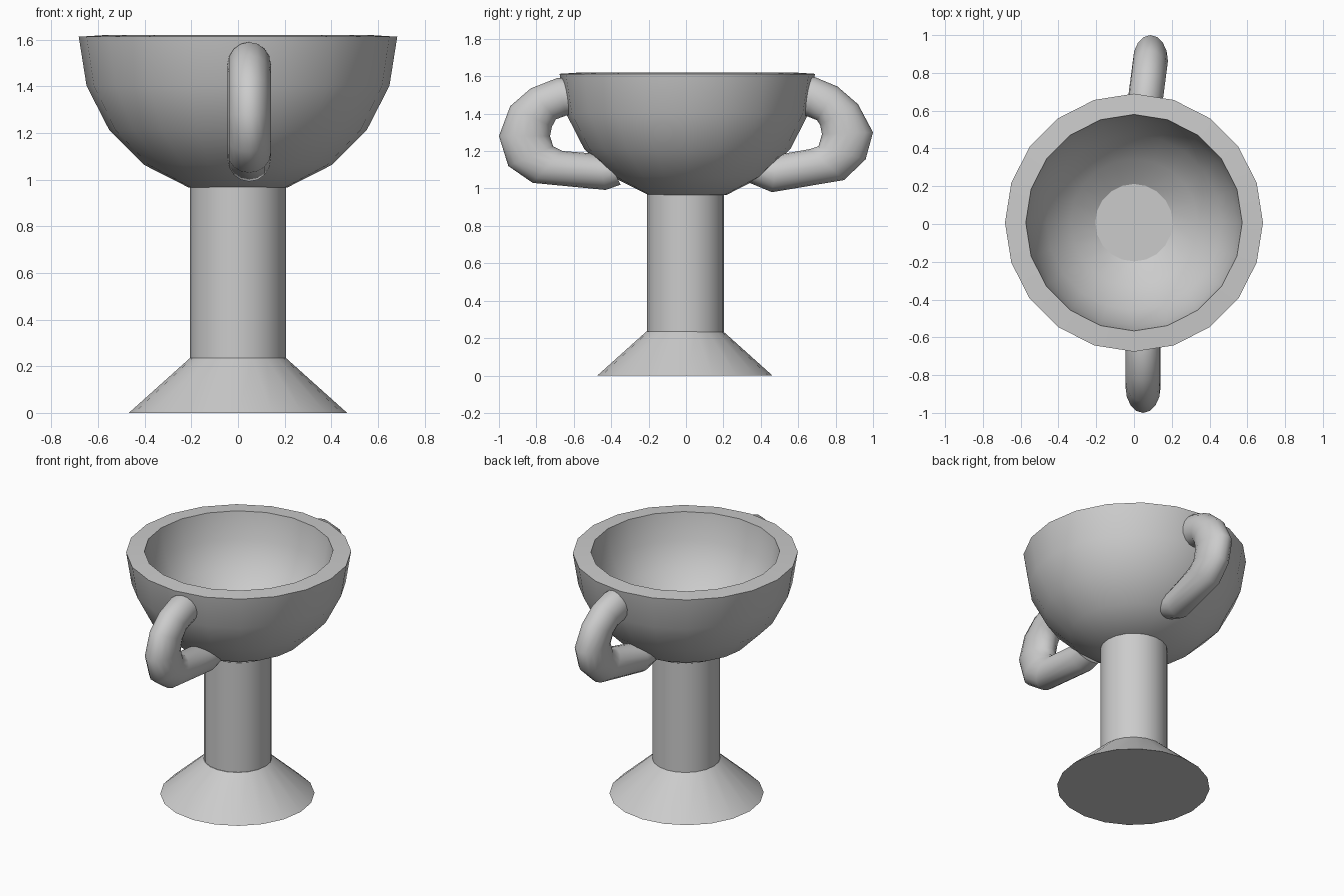
import bpy, bmesh
from math import sin, cos, pi, radians
from mathutils import Vector

if "Cube" in bpy.data.objects:
    bpy.data.objects.remove(bpy.data.objects["Cube"])

SIDES = 20


def loft(name, rings, angle=30):
    """Skin equal-sized rings of points and cap both ends."""
    bm = bmesh.new()
    loops = [[bm.verts.new(p) for p in ring] for ring in rings]
    n = len(loops[0])
    for a, b in zip(loops, loops[1:]):
        for i in range(n):
            j = (i + 1) % n
            bm.faces.new((a[i], a[j], b[j], b[i]))
    bm.faces.new(loops[0][::-1])
    bm.faces.new(loops[-1])
    bmesh.ops.recalc_face_normals(bm, faces=bm.faces)
    mesh = bpy.data.meshes.new(name)
    bm.to_mesh(mesh)
    bm.free()
    mesh.shade_smooth()
    mesh.set_sharp_from_angle(angle=radians(angle))
    obj = bpy.data.objects.new(name, mesh)
    bpy.context.collection.objects.link(obj)
    return obj


def lathe(name, profile, y=0.0):
    turn = [2 * pi * i / SIDES for i in range(SIDES)]
    return loft(name, [[(r * cos(a), y + r * sin(a), z) for a in turn]
                       for r, z in profile])


# Flared foot and column
lathe("foot", [(0.468, 0), (0.206, 0.235)], y=-0.006)
lathe("stem", [(0.206, 0.23), (0.206, 0.972)], y=-0.002)

# Thick hemispherical bowl: outer shell, rim, inner shell, flat floor
steps = [radians(18 * i) for i in range(5)]
outer = [(0.683 * cos(a), 1.613 - 0.68 * sin(a)) for a in reversed(steps)]
inner = [(0.573 * cos(a), 1.62 - 0.57 * sin(a)) for a in steps[:4]]
lathe("bowl", outer + inner + [(0.205, 1.075)], y=0.007)


def handle(name, side, x0, lean, pairs):
    """Tube whose rings span (outer, inner) silhouette points given as (|y|, z)."""
    rings = []
    for oy, oz, iy, iz in pairs:
        mid = Vector(((oy + iy) / 2, (oz + iz) / 2))
        half = Vector(((oy - iy) / 2, (oz - iz) / 2))
        x = x0 + lean * (mid.x - 0.68)
        ring = []
        for k in range(16):
            a = 2 * pi * k / 16
            p = mid + half * cos(a)
            ring.append((x + 0.093 * sin(a), side * p.x, p.y))
        rings.append(ring)
    loft(name, rings, 45)


# Two ear-shaped handles, nearly mirrored front to back
handle("front_handle", -1, 0.048, 0.0, [
    (0.63, 1.59, 0.60, 1.40), (0.69, 1.59, 0.64, 1.39),
    (0.83, 1.535, 0.695, 1.37), (0.94, 1.44, 0.717, 1.33),
    (1.0, 1.28, 0.727, 1.28), (0.95, 1.12, 0.71, 1.225),
    (0.82, 1.03, 0.66, 1.20), (0.43, 0.992, 0.47, 1.185),
    (0.35, 1.02, 0.42, 1.16)])
handle("back_handle", 1, 0.063, 0.13, [
    (0.63, 1.60, 0.60, 1.40), (0.69, 1.595, 0.65, 1.385),
    (0.81, 1.545, 0.70, 1.365), (0.92, 1.45, 0.717, 1.34),
    (1.0, 1.30, 0.727, 1.29), (0.96, 1.155, 0.708, 1.225),
    (0.845, 1.045, 0.66, 1.21), (0.46, 0.98, 0.49, 1.18),
    (0.34, 1.03, 0.42, 1.16)])
